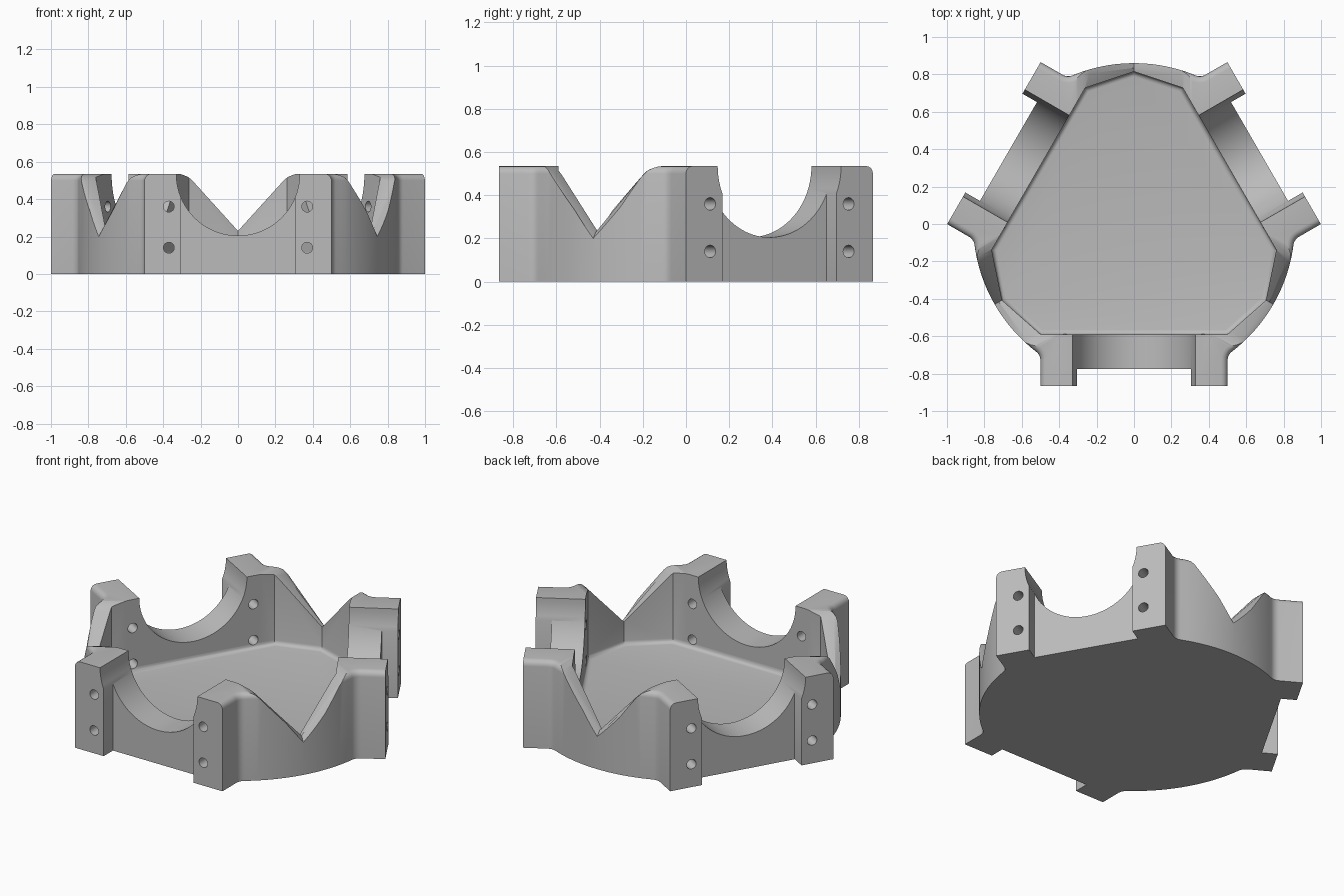
import bpy, bmesh
from math import sin, cos, pi, sqrt, atan2, radians
from mathutils import Matrix

cube = bpy.data.objects.get("Cube")
if cube:
    bpy.data.objects.remove(cube, do_unlink=True)

TOP, RADIUS, FILLET = 0.535, 0.86, 0.06
TAB_IN, TAB_OUT, TAB_Y, WALL_Y = 0.305, 0.5, -0.865, -0.775
THIRDS = [radians(a) for a in (0, 120, 240)]


def turn(p, a):
    return (p[0] * cos(a) - p[1] * sin(a), p[0] * sin(a) + p[1] * cos(a))


def flip(p):
    """Mirror a point across the corner axis at -30 degrees."""
    return (p[0] * cos(-pi / 3) + p[1] * sin(-pi / 3),
            p[0] * sin(-pi / 3) - p[1] * cos(-pi / 3))


def prism(bm, points, z0, z1):
    low = [bm.verts.new((x, y, z0)) for x, y in points]
    high = [bm.verts.new((x, y, z1)) for x, y in points]
    return loft(bm, [low, high])


def loft(bm, rings):
    bm.faces.new(rings[0])
    bm.faces.new(rings[-1])
    n = len(rings[0])
    for a, b in zip(rings, rings[1:]):
        for i in range(n):
            j = (i + 1) % n
            bm.faces.new((a[i], a[j], b[j], b[i]))


def finish(name, bm):
    bmesh.ops.recalc_face_normals(bm, faces=bm.faces[:])
    mesh = bpy.data.meshes.new(name)
    bm.to_mesh(mesh)
    bm.free()
    obj = bpy.data.objects.new(name, mesh)
    bpy.context.collection.objects.link(obj)
    return obj


def rods(name, spots, radius, sides):
    """Cylinders through each of the three walls."""
    bm = bmesh.new()
    for a in THIRDS:
        for x, z in spots:
            m = (Matrix.Rotation(a, 4, 'Z') @ Matrix.Translation((x, -0.75, z))
                 @ Matrix.Rotation(pi / 2, 4, 'X'))
            bmesh.ops.create_cone(bm, cap_ends=True, segments=sides, radius1=radius,
                                  radius2=radius, depth=0.5, matrix=m)
    return finish(name, bm)


# Outline of one third: two tabs, recessed wall, filleted round corner
cx = TAB_OUT + FILLET
cy = -sqrt((RADIUS + FILLET) ** 2 - cx ** 2)
end = atan2(-cy, -cx)
fillet = [(cx + FILLET * cos(pi + (end - pi) * i / 6),
           cy + FILLET * sin(pi + (end - pi) * i / 6)) for i in range(7)]
a0 = atan2(cy, cx)
a1 = -pi / 3 - a0
arc = [(RADIUS * cos(a0 + (a1 - a0) * i / 20),
        RADIUS * sin(a0 + (a1 - a0) * i / 20)) for i in range(1, 20)]
third = [(-TAB_OUT, TAB_Y), (-TAB_IN, TAB_Y), (-TAB_IN, WALL_Y),
         (TAB_IN, WALL_Y), (TAB_IN, TAB_Y), (TAB_OUT, TAB_Y)]
third += fillet + arc + [flip(p) for p in reversed(fillet)]

# Solid body with rounded upper outside edges
bm = bmesh.new()
prism(bm, [turn(p, a) for a in THIRDS for p in third], 0, TOP)
bm.verts.index_update()
count = len(third)
bm.verts.ensure_lookup_table()
total = 3 * count
rim = []
for i in range(total):
    if i % count >= 5:
        rim.append(bm.edges.get((bm.verts[total + i], bm.verts[total + (i + 1) % total])))
bmesh.ops.recalc_face_normals(bm, faces=bm.faces[:])
bmesh.ops.bevel(bm, geom=rim, offset=0.035, segments=4, profile=0.5,
                affect='EDGES', clamp_overlap=True)
body = finish("ring_body", bm)

# Pocket with a filleted floor
bm = bmesh.new()
corner = (0.815 * cos(-pi / 6), 0.815 * sin(-pi / 6))
pocket_third = [(-0.5, -0.59), (0.5, -0.59), corner]
prism(bm, [turn(p, a) for a in THIRDS for p in pocket_third], 0.09, 0.8)
floor = [e for e in bm.edges if all(v.co.z < 0.1 for v in e.verts)]
bmesh.ops.recalc_face_normals(bm, faces=bm.faces[:])
bmesh.ops.bevel(bm, geom=floor, offset=0.025, segments=4, profile=0.5, affect='EDGES')
pocket = finish("pocket_cutter", bm)

# V notches at the round corners, with an outward-sloping lip
half = [(0, 0.23), (0.24, 0.495), (0.265, 0.518), (0.3, 0.532), (0.33, 0.54), (0.33, 0.8)]
section = half + [(-x, z) for x, z in reversed(half[1:])]
bm = bmesh.new()
for a in THIRDS:
    rings = []
    for y, drop in ((0.6, 0), (0.835, 0), (0.91, 0.09)):
        ring = []
        for x, z in section:
            px, py = turn((x, y - 0.13 * abs(x)), a)
            ring.append(bm.verts.new((px, py, z - drop * (1 - abs(x) / 0.33))))
        rings.append(ring)
    loft(bm, rings)
notches = finish("notch_cutter", bm)

# Half-round cradles and screw holes
cradles = rods("cradle_cutter", [(0, TOP)], 0.33, 80)
holes = rods("hole_cutter", [(x, z) for x in (-0.37, 0.37) for z in (0.14, 0.36)], 0.029, 24)

cutters = [pocket, notches, cradles, holes]
for cutter in cutters:
    mod = body.modifiers.new(cutter.name, 'BOOLEAN')
    mod.operation = 'DIFFERENCE'
    mod.solver = 'EXACT'
    mod.object = cutter
    cutter.hide_render = True
bpy.context.view_layer.update()
result = bpy.data.meshes.new_from_object(body.evaluated_get(bpy.context.evaluated_depsgraph_get()))
body.modifiers.clear()
body.data = result
for cutter in cutters:
    bpy.data.objects.remove(cutter, do_unlink=True)

# Single plain grey
grey = bpy.data.materials.new("light_grey")
grey.use_nodes = True
colour = (0.5, 0.5, 0.5, 1)
grey.diffuse_color = colour
grey.node_tree.nodes["Principled BSDF"].inputs["Base Color"].default_value = colour
body.data.materials.clear()
body.data.materials.append(grey)

bpy.ops.object.select_all(action='DESELECT')
body.select_set(True)
bpy.context.view_layer.objects.active = body
bpy.ops.object.shade_smooth_by_angle(angle=radians(30))
